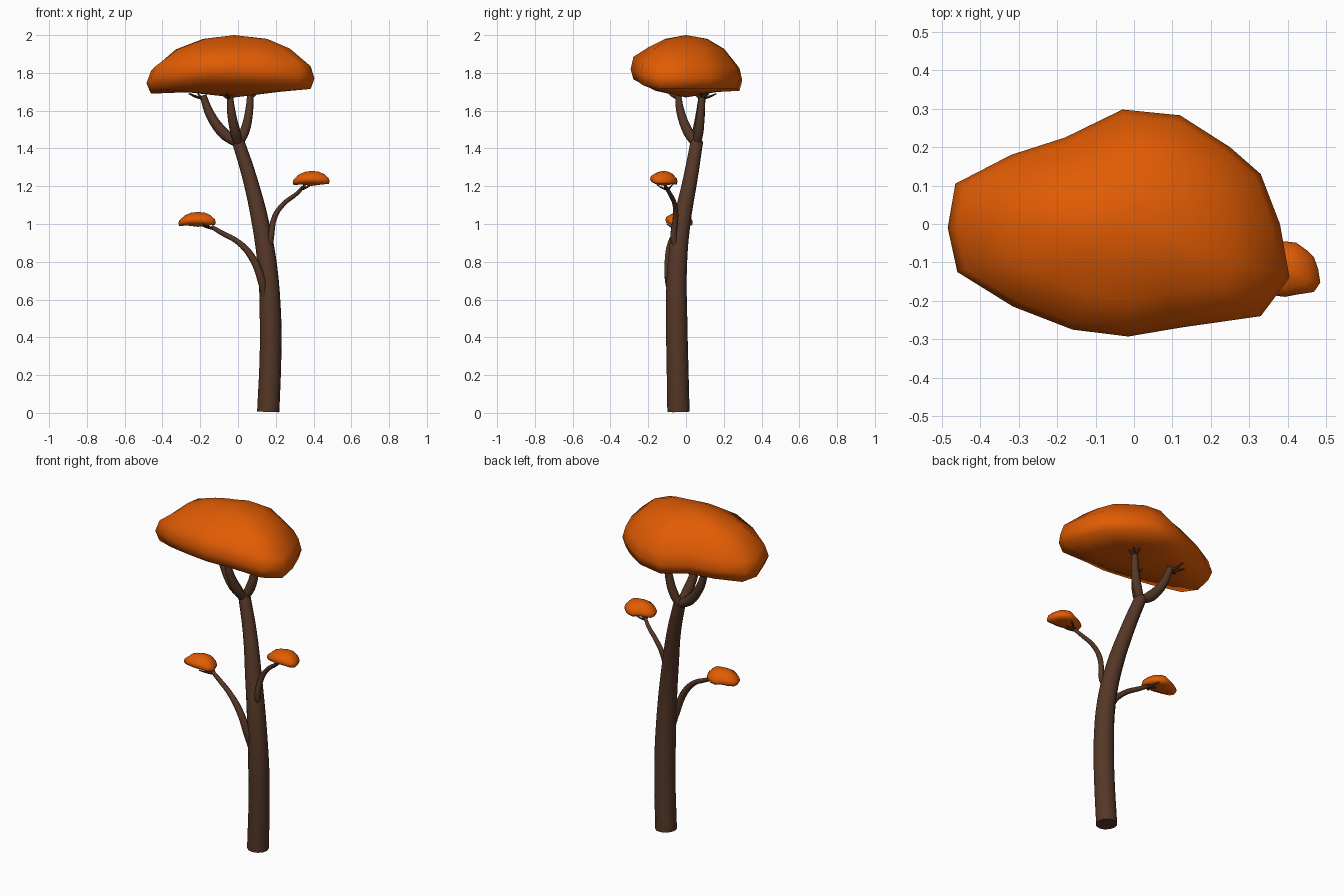
import bpy, bmesh, math
from mathutils import Vector

if "Cube" in bpy.data.objects:
    bpy.data.objects.remove(bpy.data.objects["Cube"])


def material(name, rgb):
    m = bpy.data.materials.new(name)
    m.diffuse_color = (*rgb, 1)
    m.use_nodes = True
    m.node_tree.nodes["Principled BSDF"].inputs["Base Color"].default_value = m.diffuse_color
    return m


BARK = material("bark", (0.09, 0.038, 0.02))
LEAF = material("leaves", (0.75, 0.105, 0.001))


def tube(name, pts, sides=2, steps=4):
    """Tapered smooth tube through points (x, y, z, radius)."""
    cu = bpy.data.curves.new(name, 'CURVE')
    cu.dimensions = '3D'
    cu.bevel_depth = 1.0
    cu.bevel_resolution = sides
    cu.resolution_u = steps
    cu.use_fill_caps = True
    sp = cu.splines.new('BEZIER')
    sp.bezier_points.add(len(pts) - 1)
    for bp, (x, y, z, r) in zip(sp.bezier_points, pts):
        bp.co = (x, y, z)
        bp.radius = r
        bp.handle_left_type = bp.handle_right_type = 'AUTO'
    ob = bpy.data.objects.new(name, cu)
    bpy.context.collection.objects.link(ob)
    cu.materials.append(BARK)
    bpy.ops.object.select_all(action='DESELECT')
    ob.select_set(True)
    bpy.context.view_layer.objects.active = ob
    bpy.ops.object.convert(target='MESH')
    bpy.ops.object.shade_smooth_by_angle(angle=math.radians(50))


def twigs(name, start, heading, length, rise, r):
    """Three thin twigs fanning out from a branch end."""
    s = Vector(start)
    for i, off in enumerate((-50, 0, 50)):
        a = math.radians(heading + off)
        d = Vector((math.cos(a), math.sin(a), 0)) * length
        mid = s + d * 0.5 + Vector((0, 0, rise * 0.35))
        end = s + d + Vector((0, 0, rise))
        tube(f"{name}_twig_{i + 1}", [(*s, r), (*mid, r * 0.7), (*end, r * 0.35)], 1, 3)


# Canopy rim outline: x, y, z of the widest edge
RIM = [(-.485, -.01, 1.745), (-.46, -.125, 1.77), (-.315, -.215, 1.80), (-.16, -.275, 1.82),
       (-.015, -.293, 1.82), (.12, -.27, 1.81), (.33, -.24, 1.79), (.405, -.14, 1.77),
       (.38, 0, 1.77), (.33, .13, 1.77), (.25, .20, 1.77), (.12, .283, 1.77),
       (-.03, .298, 1.76), (-.18, .225, 1.77), (-.32, .18, 1.76), (-.465, .105, 1.75)]


def canopy(name, offset, scale=(1, 1, 1)):
    """Domed cap: rings of the rim outline, closed by a fan above and below."""
    bm = bmesh.new()
    # (outline scale, height, how far the height follows the rim)
    rings = [(.55, 1.70, 0.1), (.95, 1.715, 1), (1, 1.77, 1), (.95, 1.835, 1),
             (.68, 1.928, 0.15), (.38, 1.98, 0)]
    loops = [[bm.verts.new((x * s, y * s, h + (z - 1.77) * f)) for x, y, z in RIM]
             for s, h, f in rings]
    n = len(RIM)
    for a, b in zip(loops, loops[1:]):
        for i in range(n):
            j = (i + 1) % n
            bm.faces.new((a[i], a[j], b[j], b[i]))
    low, top = bm.verts.new((-.02, 0, 1.67)), bm.verts.new((-.02, 0, 2.0))
    for i in range(n):
        j = (i + 1) % n
        bm.faces.new((loops[0][j], loops[0][i], low))
        bm.faces.new((loops[-1][i], loops[-1][j], top))
    for v in bm.verts:
        v.co = Vector(offset) + Vector((v.co.x * scale[0], v.co.y * scale[1],
                                        (v.co.z - 1.67) * scale[2]))
    bmesh.ops.recalc_face_normals(bm, faces=bm.faces)
    me = bpy.data.meshes.new(name)
    bm.to_mesh(me)
    bm.free()
    me.materials.append(LEAF)
    me.shade_smooth()
    ob = bpy.data.objects.new(name, me)
    bpy.context.collection.objects.link(ob)


# Leaning trunk
tube("trunk", [(.16, -.04, .006, .059), (.172, -.046, .3, .0575), (.172, -.05, .5, .057),
               (.156, -.047, .77, .052), (.12, -.023, 1.0, .046), (.06, .025, 1.25, .038),
               (.0, .058, 1.44, .033)], 4, 4)

# Three upper branches carrying the main canopy
tube("upper_branch_left", [(.01, .055, 1.42, .022), (-.07, .06, 1.475, .03),
                           (-.145, .075, 1.575, .025), (-.185, .085, 1.68, .018)])
tube("upper_branch_front", [(.005, .055, 1.42, .024), (-.015, .01, 1.49, .029),
                            (-.035, -.028, 1.59, .024), (-.043, -.042, 1.68, .017)])
tube("upper_branch_right", [(.0, .055, 1.42, .024), (.035, .068, 1.49, .027),
                            (.058, .078, 1.59, .023), (.065, .085, 1.69, .017)])
twigs("upper_left", (-.185, .085, 1.665), 160, .08, .025, .01)
twigs("upper_front", (-.043, -.042, 1.665), 200, .06, .035, .01)
twigs("upper_right", (.065, .085, 1.67), 40, .05, .04, .01)

# Two side branches
tube("side_branch_left", [(.14, -.07, .6, .016), (.125, -.09, .7, .022), (.07, -.092, .83, .019),
                          (.0, -.08, .905, .015), (-.09, -.055, .955, .013),
                          (-.14, -.045, .985, .011)])
twigs("side_left", (-.13, -.045, .975), 175, .08, .025, .008)
tube("side_branch_right", [(.16, -.04, .85, .014), (.173, -.065, .92, .017),
                           (.195, -.055, 1.04, .015), (.24, -.06, 1.105, .013),
                           (.31, -.085, 1.16, .011), (.35, -.11, 1.2, .009)])
twigs("side_right", (.335, -.103, 1.183), -15, .055, .025, .007)

# Canopies
canopy("main_canopy", (0, 0, 1.67))
canopy("side_canopy_left", (-.208, -.037, .985), (.223, .245, .24))
canopy("side_canopy_right", (.396, -.118, 1.202), (.22, .245, .24))
